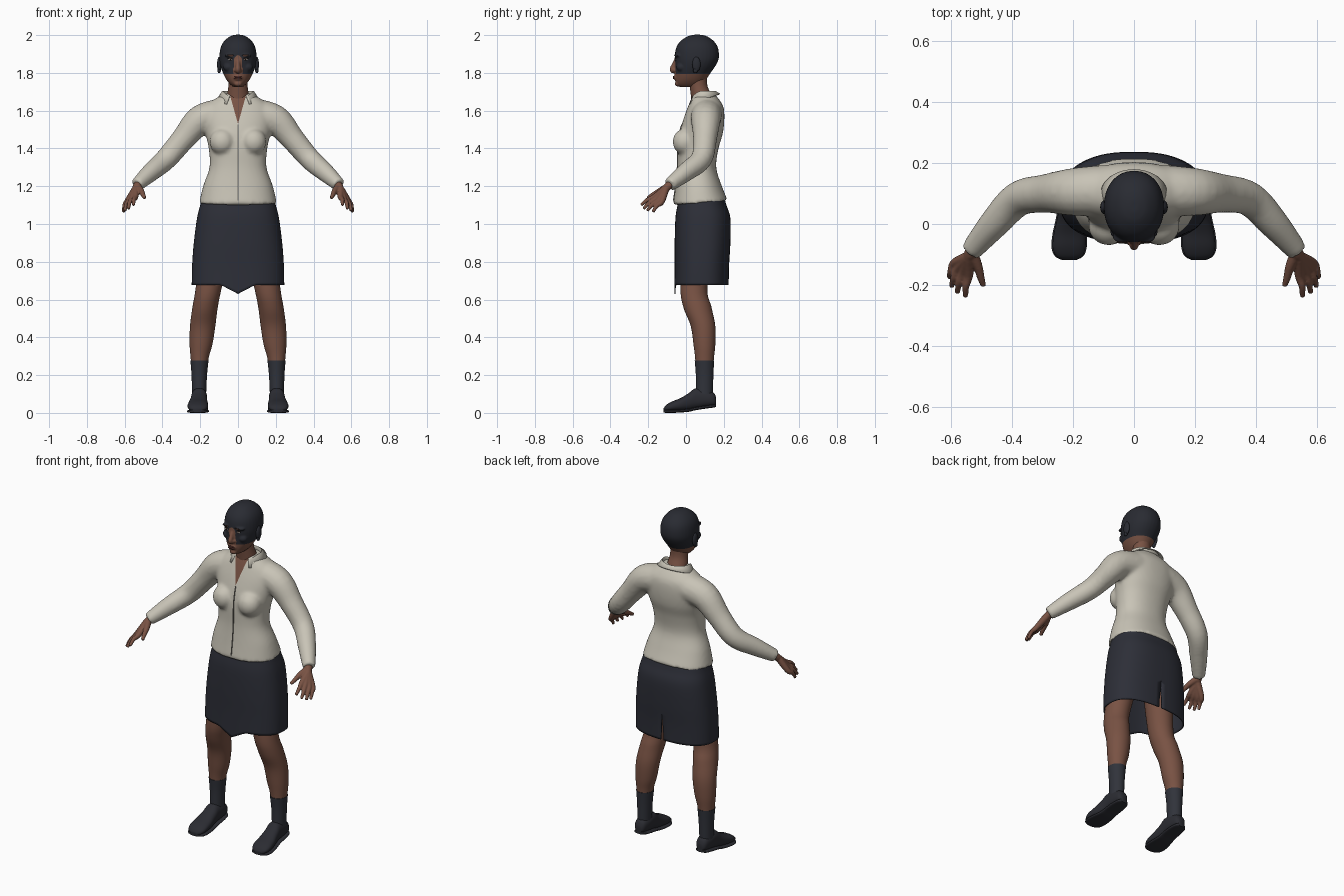
import bpy, bmesh, math
from mathutils import Vector
from mathutils.bvhtree import BVHTree

if "Cube" in bpy.data.objects:
    bpy.data.objects.remove(bpy.data.objects["Cube"])


def material(name, r, g, b):
    m = bpy.data.materials.new(name)
    m.use_nodes = True
    m.diffuse_color = (r, g, b, 1)
    bsdf = m.node_tree.nodes["Principled BSDF"]
    bsdf.inputs["Base Color"].default_value = (r, g, b, 1)
    bsdf.inputs["Roughness"].default_value = 0.8
    return m


SKIN = material("brown skin", .19, .085, .057)
SHIRT = material("cream shirt", .58, .55, .47)
SKIRT = material("navy skirt", .026, .028, .039)
HAIR = material("black hair", .022, .024, .032)
SOCK = material("dark sock", .03, .033, .043)
SHOE = material("dark shoe", .024, .025, .032)
SEAM = material("grey seam", .16, .15, .13)
WHITE = material("eye white", .4, .35, .32)
DARK = material("brow and iris", .03, .017, .013)
LIP = material("lip", .13, .045, .037)


def curve(rows, k=5):
    """Smooth interpolation through rows of numbers."""
    out = []
    for i in range(len(rows) - 1):
        quad = [rows[max(i - 1, 0)], rows[i], rows[i + 1], rows[min(i + 2, len(rows) - 1)]]
        for j in range(k):
            t = j / k
            out.append([b + .5 * t * (c - a + t * (2*a - 5*b + 4*c - d + t * (3*(b - c) + d - a)))
                        for a, b, c, d in zip(*quad)])
    return out + [list(rows[-1])]


def loft(bm, rings, caps=True):
    loops = [[bm.verts.new(p) for p in ring] for ring in rings]
    n = len(loops[0])
    for a, b in zip(loops, loops[1:]):
        for i in range(n):
            bm.faces.new((a[i], a[(i + 1) % n], b[(i + 1) % n], b[i]))
    if caps:
        bm.faces.new(loops[0])
        bm.faces.new(loops[-1])


def stack(bm, rows, s=1, n=32, power=1, caps=True, along_y=False):
    """Oval rings; each row is level, centre x, half width, near edge, far edge."""
    def bulge(v):
        return math.copysign(abs(v) ** power, v)
    rings = []
    for z, cx, w, lo, hi in curve(rows):
        ring = []
        for i in range(n):
            a = math.tau * i / n
            x = s * cx + w * bulge(math.cos(a))
            y = (lo + hi) / 2 + (hi - lo) / 2 * bulge(math.sin(a))
            ring.append((x, z, y) if along_y else (x, y, z))
        rings.append(ring)
    loft(bm, rings, caps)


def tube(bm, path, s=1, n=16):
    """Round tube along points of x, y, z, radius."""
    pts = curve(path)
    pos = [Vector((s * p[0], p[1], p[2])) for p in pts]
    rings = []
    for i, p in enumerate(pts):
        t = pos[min(i + 1, len(pos) - 1)] - pos[max(i - 1, 0)]
        q = Vector((0, 0, 1)).rotation_difference(t)
        rings.append([pos[i] + q @ Vector((p[3] * math.cos(math.tau * j / n),
                                           p[3] * math.sin(math.tau * j / n), 0)) for j in range(n)])
    loft(bm, rings)


def ball(bm, centre, size):
    made = bmesh.ops.create_uvsphere(bm, u_segments=20, v_segments=12, radius=1)["verts"]
    for v in made:
        v.co = Vector(centre) + Vector(a * b for a, b in zip(v.co, size))


def finish(name, bm, *mats, voxel=0, smooth=6, thick=0):
    bmesh.ops.recalc_face_normals(bm, faces=bm.faces)
    me = bpy.data.meshes.new(name)
    bm.to_mesh(me)
    bm.free()
    o = bpy.data.objects.new(name, me)
    bpy.context.collection.objects.link(o)
    if voxel:  # fuse overlapping volumes into one skin
        m = o.modifiers.new("fuse", "REMESH")
        m.mode, m.voxel_size = "VOXEL", voxel
        m = o.modifiers.new("soften", "SMOOTH")
        m.factor, m.iterations = .5, smooth
        dg = bpy.context.evaluated_depsgraph_get()
        me = bpy.data.meshes.new_from_object(o.evaluated_get(dg))
        o.modifiers.clear()
        o.data = me
    if thick:
        o.modifiers.new("thickness", "SOLIDIFY").thickness = thick
    me.materials.clear()
    for m in mats:
        me.materials.append(m)
    me.shade_smooth()
    me.set_sharp_from_angle(angle=math.radians(50))
    return o


def cut(bm, co, no):
    bmesh.ops.bisect_plane(bm, geom=bm.verts[:] + bm.edges[:] + bm.faces[:], plane_co=co, plane_no=no)


def paint(o, planes, rule):
    """Cut along planes, then give the second colour to faces matching the rule."""
    bm = bmesh.new()
    bm.from_mesh(o.data)
    for co, no in planes:
        cut(bm, co, no)
    for f in bm.faces:
        f.material_index = int(rule(f.calc_center_median()))
    tree = BVHTree.FromBMesh(bm)
    bm.to_mesh(o.data)
    bm.free()
    return lambda x, z: tree.ray_cast(Vector((x, -1, z)), Vector((0, 1, 0)))[0]


SIDES = (("left", 1), ("right", -1))

# Shirt: torso, bust and sleeves fused, with an open neck
bm = bmesh.new()
stack(bm, [(1.105, 0, .206, -.07, .222), (1.2, 0, .184, -.056, .187), (1.3, 0, .151, -.046, .16),
           (1.4, 0, .155, -.045, .172), (1.48, 0, .172, -.035, .195), (1.56, 0, .185, -.012, .203),
           (1.62, 0, .172, .01, .198), (1.66, 0, .125, .026, .175), (1.69, 0, .075, .04, .148)],
      n=48, power=.9)
for v in bm.verts:
    v.co.z += .08 * v.co.y * max(0, (1.3 - v.co.z) / .2)
for _, s in SIDES:
    ball(bm, (s * .083, -.005, 1.435), (.068, .066, .07))
    tube(bm, [(.09, .11, 1.58, .085), (.2, .105, 1.55, .079), (.29, .1, 1.45, .064),
              (.38, .082, 1.345, .058), (.46, 0, 1.275, .05), (.535, -.088, 1.207, .036)], s)
shirt = finish("shirt", bm, SHIRT, SKIN, voxel=.01)
front = paint(shirt, [((0, 0, 1.53), (1, 0, -.28)), ((0, 0, 1.53), (-1, 0, -.28))],
              lambda c: c.y < .07 and c.z > 1.53 + abs(c.x) / .28)

# Front seam
bm = bmesh.new()
tube(bm, [(0, front(0, z).y, z, .0035) for z in [1.125 + .02 * i for i in range(21)]], n=6)
finish("shirt_seam", bm, SEAM)

# Folded collar, open at the front
bm = bmesh.new()
rows = []
for i in range(41):
    a = math.radians(32 + 296 * i / 40)
    c, s = math.cos(a), math.sin(a)
    dip = .04 * max(0, c) ** 2
    rows.append([bm.verts.new(p) for p in ((.066 * s, .088 - .058 * c, 1.665 - dip),
                                           (.083 * s, .09 - .066 * c, 1.705 - dip),
                                           (.112 * s, .092 - .088 * c, 1.66 - .03 * c))])
for a, b in zip(rows, rows[1:]):
    for j in range(2):
        bm.faces.new((a[j], a[j + 1], b[j + 1], b[j]))
finish("collar", bm, SHIRT, thick=.006)

# Skirt: pointed front hem and a slit at the back
bm = bmesh.new()
stack(bm, [(1.15, 0, .188, -.035, .2), (1.1, 0, .2, -.045, .214), (1.03, 0, .217, -.056, .235),
           (.9, 0, .234, -.06, .235), (.78, 0, .243, -.06, .228), (.677, 0, .245, -.062, .226)],
      n=80, power=.8, caps=False)
for v in bm.verts:
    if v.co.y < .08:
        v.co.z -= .047 * max(0, 1 - abs(v.co.x) / .09) * min(1, max(0, (.8 - v.co.z) / .12))
for s in (1, -1):
    cut(bm, (0, 0, .84), (s, 0, .06))
slit = [f for f in bm.faces if f.calc_center_median().y > .1
        and abs(f.calc_center_median().x) < (.84 - f.calc_center_median().z) * .06]
bmesh.ops.delete(bm, geom=slit, context="FACES")
finish("skirt", bm, SKIRT, thick=.006)

# Neck
bm = bmesh.new()
stack(bm, [(1.6, 0, .065, .035, .15), (1.68, 0, .058, .026, .135), (1.74, 0, .05, .018, .112),
           (1.83, 0, .052, .01, .115)])
finish("neck", bm, SKIN)

# Head with nose, brow ridge and chin; hair is the capped area
bm = bmesh.new()
stack(bm, [(2.002, 0, .015, .04, .08), (1.992, 0, .045, .005, .115), (1.965, 0, .076, -.032, .15),
           (1.93, 0, .093, -.053, .17), (1.88, 0, .099, -.06, .174), (1.84, 0, .094, -.058, .158),
           (1.8, 0, .08, -.058, .13), (1.765, 0, .062, -.056, .108), (1.74, 0, .042, -.05, .09),
           (1.724, 0, .022, -.03, .06)], power=.93)
tube(bm, [(0, -.05, 1.875, .009), (0, -.064, 1.845, .011), (0, -.073, 1.818, .014),
          (0, -.062, 1.805, .012)])
ball(bm, (0, -.046, 1.775), (.027, .022, .018))
ball(bm, (0, -.044, 1.742), (.022, .016, .014))
for _, s in SIDES:
    ball(bm, (s * .013, -.06, 1.814), (.01, .011, .009))
    ball(bm, (s * .04, -.042, 1.892), (.032, .02, .009))
    ball(bm, (s * .05, -.025, 1.83), (.028, .026, .024))
head = finish("head", bm, SKIN, HAIR, voxel=.005, smooth=4)
face = paint(head, [((0, 0, 1.932), (0, .08, 1)), ((0, .036, 0), (0, 1, .05)), ((0, 0, 1.795), (0, 0, 1))],
             lambda c: c.z + .08 * c.y > 1.932 or (c.z > 1.795 and c.y + .05 * c.z > .036))

# Facial details and ears
for side, s in SIDES:
    for part, x, z, size, mat in (("eye", .038, 1.871, (.014, .003, .005), WHITE),
                                  ("iris", .038, 1.871, (.005, .0045, .005), DARK),
                                  ("eyelid", .038, 1.877, (.017, .004, .002), DARK),
                                  ("brow", .04, 1.894, (.02, .003, .003), DARK)):
        bm = bmesh.new()
        ball(bm, face(s * x, z), size)
        finish(f"{side}_{part}", bm, mat)
    bm = bmesh.new()
    ball(bm, (s * .099, .055, 1.845), (.012, .022, .04))
    ball(bm, (s * .1, .05, 1.812), (.009, .012, .014))
    finish(f"{side}_ear", bm, HAIR)
bm = bmesh.new()
for z in (1.78, 1.771):
    ball(bm, face(0, z), (.022, .004, .0045))
finish("lips", bm, LIP)

# Legs, socks, shoes and hands
shoe = [(.16, .205, .018, .04, .08), (.145, .205, .033, .036, .108), (.1, .205, .041, .03, .125),
        (.05, .206, .042, .022, .13), (.015, .208, .045, .014, .105), (-.03, .211, .052, .01, .078),
        (-.075, .213, .054, .008, .06), (-.105, .213, .043, .008, .042), (-.118, .213, .02, .01, .025)]
for side, s in SIDES:
    bm = bmesh.new()
    stack(bm, [(.95, .11, .085, -.02, .16), (.67, .154, .069, -.03, .113), (.56, .174, .067, -.014, .135),
               (.46, .187, .067, .025, .155), (.36, .196, .06, .04, .155), (.27, .204, .045, .05, .146),
               (.1, .205, .033, .057, .138)], s)
    finish(f"{side}_leg", bm, SKIN)
    bm = bmesh.new()
    stack(bm, [(.277, .204, .048, .046, .149), (.2, .205, .041, .052, .145), (.09, .206, .037, .053, .142)], s)
    finish(f"{side}_sock", bm, SOCK)
    bm = bmesh.new()
    stack(bm, shoe, s, power=.85, along_y=True)
    finish(f"{side}_shoe", bm, SHOE)
    bm = bmesh.new()
    stack(bm, [(y, x, w + .004, lo - .008, lo + .008) for y, x, w, lo, _ in shoe], s, power=.6, along_y=True)
    finish(f"{side}_sole", bm, SHOE)

    bm = bmesh.new()
    for knuckle, tip in (((.543, -.168, 1.143), (.553, -.238, 1.1)), ((.56, -.158, 1.136), (.58, -.225, 1.08)),
                         ((.576, -.145, 1.127), (.599, -.205, 1.07)), ((.588, -.128, 1.118), (.606, -.175, 1.064))):
        mid = Vector(knuckle).lerp(Vector(tip), .5) + Vector((.004, -.002, .006))
        tube(bm, [(.525, -.075, 1.217, .02), (.54, -.105, 1.19, .02), (*knuckle, .0155),
                  (*mid, .0115), (*tip, .0085)], s, 12)
    tube(bm, [(.53, -.1, 1.195, .02), (.512, -.14, 1.175, .0155), (.503, -.175, 1.155, .0125),
              (.494, -.203, 1.138, .009)], s, 12)
    finish(f"{side}_hand", bm, SKIN, voxel=.004, smooth=3)
